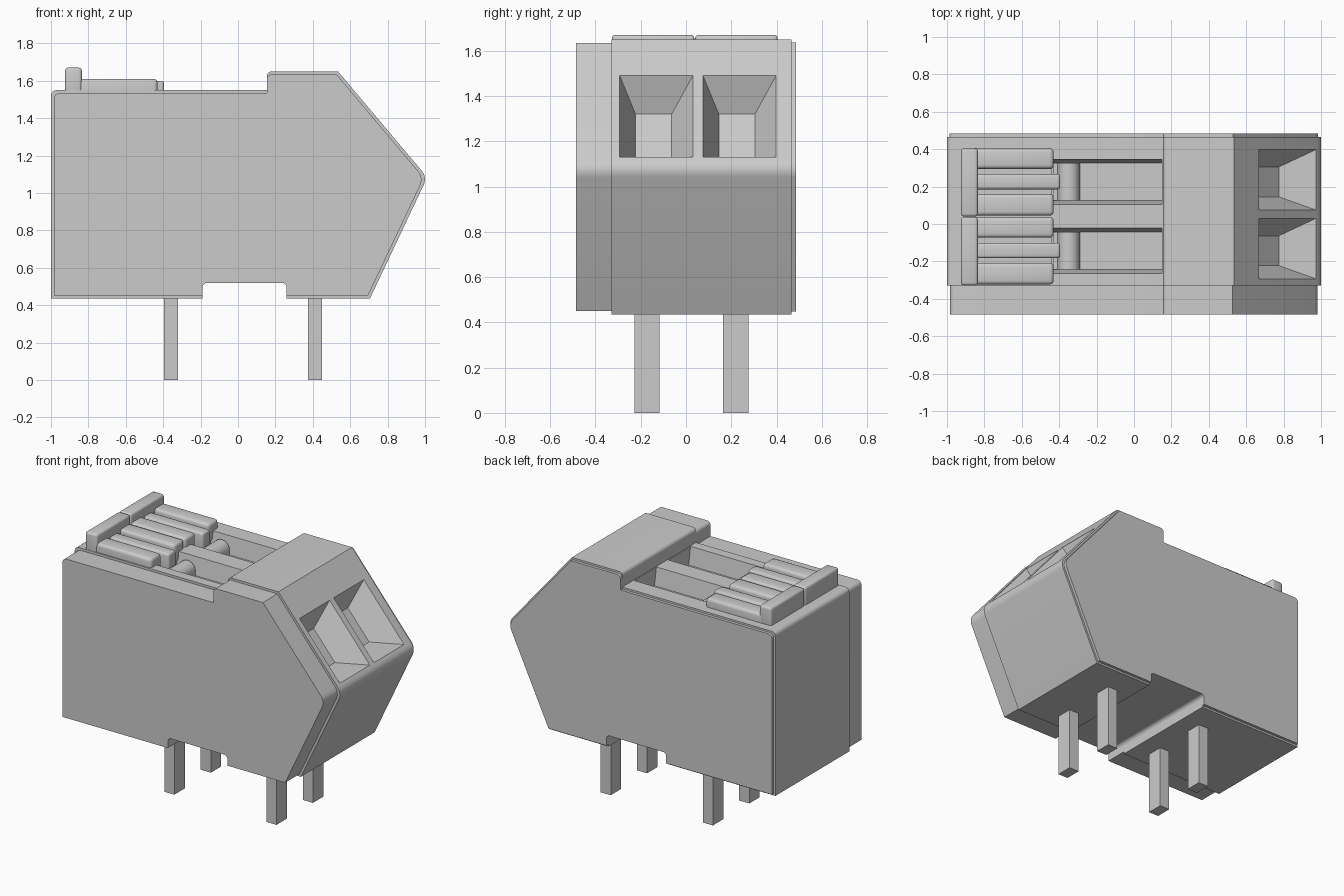
import bpy, bmesh, math
from mathutils import Vector

cube = bpy.data.objects.get("Cube")
if cube:
    bpy.data.objects.remove(cube, do_unlink=True)

# Single grey plastic
grey = bpy.data.materials.new("light_grey")
grey.use_nodes = True
colour = (0.6, 0.6, 0.6, 1)
grey.diffuse_color = colour
grey.node_tree.nodes["Principled BSDF"].inputs["Base Color"].default_value = colour


def make(name, bm):
    bmesh.ops.recalc_face_normals(bm, faces=bm.faces)
    me = bpy.data.meshes.new(name)
    bm.to_mesh(me)
    bm.free()
    me.materials.append(grey)
    ob = bpy.data.objects.new(name, me)
    bpy.context.collection.objects.link(ob)
    return ob


def loft(name, ring_a, ring_b):
    """Solid between two matching rings of points."""
    bm = bmesh.new()
    a = [bm.verts.new(p) for p in ring_a]
    b = [bm.verts.new(p) for p in ring_b]
    bm.faces.new(a)
    bm.faces.new(b[::-1])
    n = len(a)
    for i in range(n):
        j = (i + 1) % n
        bm.faces.new((a[i], b[i], b[j], a[j]))
    return make(name, bm)


def prism(name, outline, y0, y1):
    return loft(name, [(x, y0, z) for x, z in outline], [(x, y1, z) for x, z in outline])


def box(name, x0, x1, y0, y1, z0, z1):
    return prism(name, [(x0, z0), (x1, z0), (x1, z1), (x0, z1)], y0, y1)


def smooth(ob):
    bpy.ops.object.select_all(action='DESELECT')
    ob.select_set(True)
    bpy.context.view_layer.objects.active = ob
    bpy.ops.object.shade_smooth_by_angle(angle=math.radians(35))


def bake(ob):
    """Apply the modifiers of an object."""
    deps = bpy.context.evaluated_depsgraph_get()
    me = bpy.data.meshes.new_from_object(ob.evaluated_get(deps))
    ob.modifiers.clear()
    ob.data = me


def cut(ob, cutter):
    m = ob.modifiers.new("cut", 'BOOLEAN')
    m.operation, m.solver, m.object = 'DIFFERENCE', 'EXACT', cutter
    bake(ob)
    bpy.data.objects.remove(cutter, do_unlink=True)


# Side outline corners, clockwise: x, z, corner radius, whether the next edge is inset
CORNERS = [
    (-1, 0.435, 0, 1), (-1, 1.55, 0.03, 1), (0.155, 1.55, 0, 0), (0.155, 1.65, 0.025, 1),
    (0.535, 1.65, 0, 1), (1.012, 1.084, 0.07, 1), (0.705, 0.435, 0, 1), (0.26, 0.435, 0, 0),
    (0.26, 0.52, 0.025, 0), (-0.19, 0.52, 0.025, 0), (-0.19, 0.435, 0, 1)]


def outline(inset=0.0):
    n = len(CORNERS)
    pts = [Vector(c[:2]) for c in CORNERS]
    dirs = [(pts[(i + 1) % n] - pts[i]).normalized() for i in range(n)]
    moved = []
    for i in range(n):
        # Meet of the two neighbouring edges after each is moved inwards
        d0, d1 = dirs[i - 1], dirs[i]
        p0 = pts[i] + Vector((d0.y, -d0.x)) * inset * CORNERS[i - 1][3]
        p1 = pts[i] + Vector((d1.y, -d1.x)) * inset * CORNERS[i][3]
        cross = d0.x * d1.y - d0.y * d1.x
        if abs(cross) < 1e-6:
            moved.append(p0)
            continue
        w = p1 - p0
        moved.append(p0 + d0 * ((w.x * d1.y - w.y * d1.x) / cross))
    out = []
    for i, p in enumerate(moved):
        r = CORNERS[i][2]
        if r == 0:
            out.append(tuple(p))
            continue
        u = (moved[i - 1] - p).normalized()
        v = (moved[(i + 1) % n] - p).normalized()
        half = u.angle(v) / 2
        centre = p + (u + v).normalized() * (r / math.sin(half))
        t = r / math.tan(half)
        a, b = p + u * t - centre, p + v * t - centre
        sweep = a.angle(b)
        for k in range(7):
            f = k / 6
            q = (a * math.sin((1 - f) * sweep) + b * math.sin(f * sweep)) / math.sin(sweep)
            out.append(tuple(centre + q))
    return out


# Housing with its two side plates
body = prism("housing", outline(), -0.33, 0.465)
front_plate = prism("front_plate", outline(0.016), -0.485, -0.33)
back_plate = prism("back_plate", outline(0.013), 0.465, 0.485)

UNITS = [("left", 0.0), ("right", -0.368)]

# Wire entry funnels in the sloping face
for side, dy in UNITS:
    mouth = [Vector(p) for p in [(0.669, 0.075 + dy, 1.49), (0.669, 0.398 + dy, 1.49),
                                 (0.973, 0.398 + dy, 1.13), (0.973, 0.075 + dy, 1.13)]]
    inner = [Vector(p) for p in [(0.615, 0.145 + dy, 1.32), (0.615, 0.305 + dy, 1.32),
                                 (0.775, 0.305 + dy, 1.13), (0.775, 0.145 + dy, 1.13)]]
    outer = [m + (m - i) * 0.1 for m, i in zip(mouth, inner)]
    cut(body, loft("funnel_cutter", outer, inner))

# Drafted channels in the top, and the narrower slot under each lever
for side, dy in UNITS:
    rings = [[(x, y + dy, z) for x, y in ((-0.44, a), (0.15, a), (0.15, b), (-0.44, b))]
             for a, b, z in ((0.101, 0.349, 1.57), (0.125, 0.325, 1.43))]
    cut(body, loft("channel_cutter", *rings))
    cut(body, box("slot_cutter", -0.835, -0.42, 0.16 + dy, 0.295 + dy, 1.46, 1.6))


def rounded_box(name, *dims, width=0.015):
    ob = box(name, *dims)
    m = ob.modifiers.new("bevel", 'BEVEL')
    m.width, m.segments = width, 3
    bake(ob)
    smooth(ob)


# Release levers: end bar, two prongs, a centre tongue and a rounded hinge
for side, dy in UNITS:
    rounded_box(side + "_lever_bar", -0.925, -0.835, 0.04 + dy, 0.405 + dy, 1.5, 1.67)
    for part, y0, y1 in (("inner", 0.295, 0.405), ("outer", 0.045, 0.16)):
        rounded_box(f"{side}_lever_{part}_prong", -0.87, -0.43, y0 + dy, y1 + dy, 1.48, 1.61,
                    width=0.02)
    rounded_box(side + "_lever_tongue", -0.86, -0.395, 0.185 + dy, 0.267 + dy, 1.44, 1.6)
    arc = [(-0.35 + 0.06 * math.cos(a * math.pi / 10), 1.46 + 0.06 * math.sin(a * math.pi / 10))
           for a in range(11)]
    hinge = prism(side + "_lever_hinge", [(-0.43, 1.42), (-0.29, 1.42)] + arc + [(-0.43, 1.46)],
                  0.125 + dy, 0.325 + dy)
    smooth(hinge)

# Solder pins
for end, x in (("rear", -0.358), ("entry", 0.412)):
    for side, y in (("left", 0.22), ("right", -0.172)):
        box(f"{end}_{side}_pin", x - 0.038, x + 0.038, y - 0.056, y + 0.056, 0, 0.5)

for ob in (body, front_plate, back_plate):
    smooth(ob)
